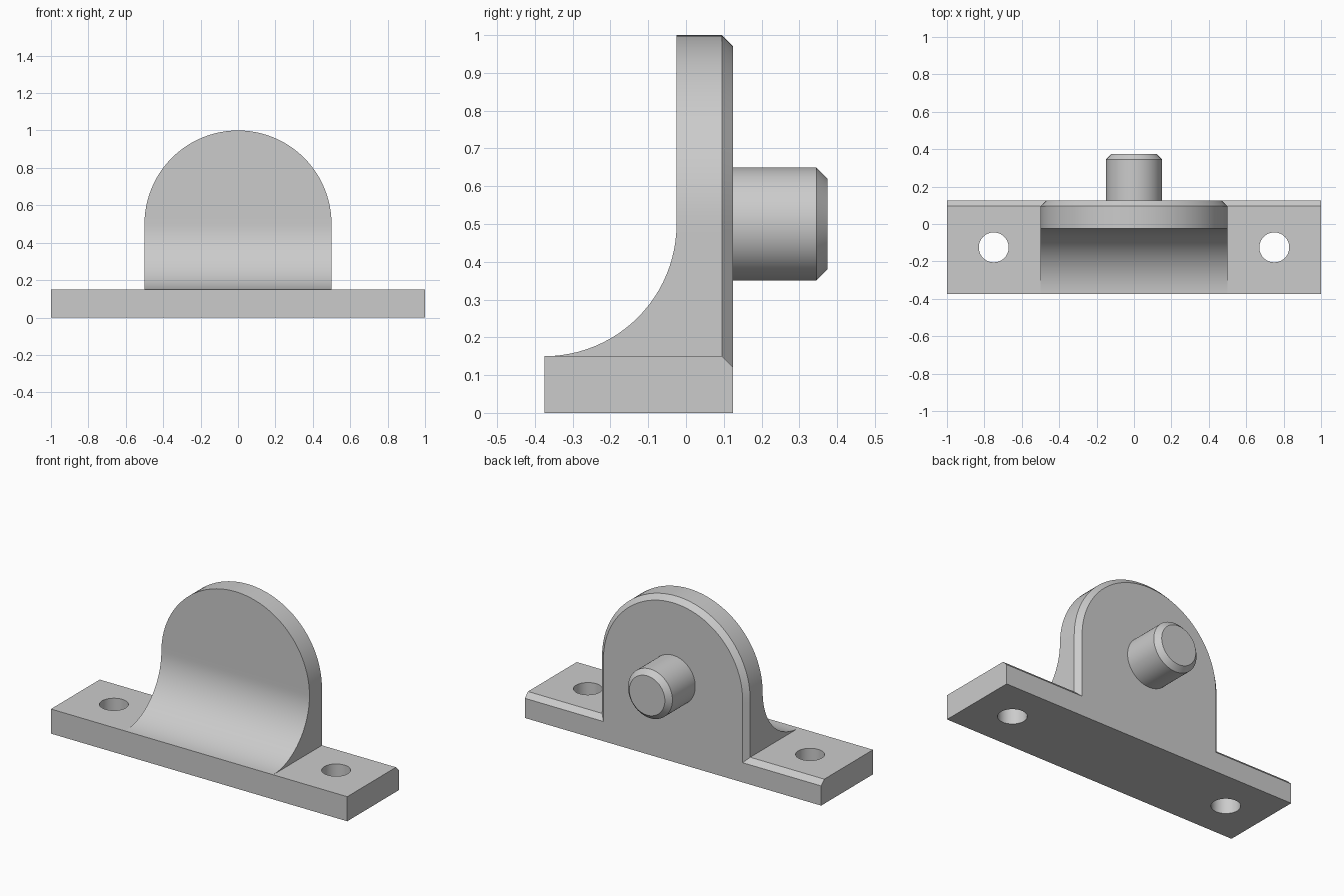
import bpy, bmesh
from math import sin, cos, pi, sqrt

old = bpy.data.objects.get("Cube")
if old:
    bpy.data.objects.remove(old, do_unlink=True)

FRONT, BACK, CHAMFER = -0.375, 0.125, 0.03
BASE_TOP, RADIUS, AXIS_Z = 0.15, 0.5, 0.5
STEPS = 24

grey = bpy.data.materials.new("plain grey")
grey.use_nodes = True
grey.diffuse_color = (0.6, 0.6, 0.6, 1)
grey.node_tree.nodes["Principled BSDF"].inputs["Base Color"].default_value = grey.diffuse_color


def loft(name, rings, front_strips=False):
    """Bridge equal rings of points; close the first with strips or a cap."""
    bm = bmesh.new()
    loops = [[bm.verts.new(p) for p in ring] for ring in rings]
    n = len(loops[0])
    for a, b in zip(loops, loops[1:]):
        for i in range(n):
            j = (i + 1) % n
            bm.faces.new((a[i], a[j], b[j], b[i]))
    bm.faces.new(loops[-1])
    first = loops[0]
    if front_strips:
        # base front, then strips joining the right and left outline
        bm.faces.new(first[:3] + first[-3:])
        for i in range(2, n // 2):
            quad = [first[i], first[i + 1], first[n - 2 - i], first[n - 1 - i]]
            bm.faces.new(list(dict.fromkeys(quad)))
    else:
        bm.faces.new(first)
    bmesh.ops.recalc_face_normals(bm, faces=bm.faces)
    mesh = bpy.data.meshes.new(name)
    bm.to_mesh(mesh)
    bm.free()
    mesh.materials.append(grey)
    obj = bpy.data.objects.new(name, mesh)
    bpy.context.collection.objects.link(obj)
    return obj


def activate(obj):
    bpy.ops.object.select_all(action='DESELECT')
    obj.select_set(True)
    bpy.context.view_layer.objects.active = obj


def circle(r, count=64):
    return [(r * cos(2 * pi * i / count), r * sin(2 * pi * i / count)) for i in range(count)]


# Right half of the outline: (x, z, front y, back x, back z)
inset = RADIUS - CHAMFER
fillet = AXIS_Z - BASE_TOP
half = [(1, 0, FRONT, 1, 0),
        (1, BASE_TOP, FRONT, 1, BASE_TOP - CHAMFER),
        (RADIUS, BASE_TOP, FRONT, inset, BASE_TOP - CHAMFER)]
for i in range(1, STEPS + 1):
    a = pi / 2 * i / STEPS
    z = AXIS_Z - fillet * cos(a)
    half.append((RADIUS, z, FRONT + fillet * sin(a), inset, z))
for i in range(1, STEPS + 1):
    a = pi / 2 * i / STEPS
    c, s = (cos(a) if i < STEPS else 0), sin(a)
    half.append((RADIUS * c, AXIS_Z + RADIUS * s, FRONT + fillet,
                 inset * c, AXIS_Z + inset * s))
outline = half + [(-x, z, y, -bx, bz) for x, z, y, bx, bz in half[-2::-1]]

# Flanged base and rounded upright in one body
body = loft("bracket_body", [
    [(x, y, z) for x, z, y, bx, bz in outline],
    [(x, BACK - CHAMFER, z) for x, z, y, bx, bz in outline],
    [(bx, BACK, bz) for x, z, y, bx, bz in outline]], front_strips=True)

# Mounting holes
for side, sign in (("left", 1), ("right", -1)):
    cutter = loft(side + "_hole_cutter", [
        [(sign * 0.75 + u, -0.125 + v, z) for u, v in circle(0.08, 48)] for z in (-0.1, 0.3)])
    cutter.hide_render = True
    mod = body.modifiers.new(side + "_hole", 'BOOLEAN')
    mod.operation = 'DIFFERENCE'
    mod.solver = 'EXACT'
    mod.object = cutter
    activate(body)
    bpy.ops.object.modifier_apply(modifier=mod.name)
    bpy.data.objects.remove(cutter, do_unlink=True)

# Chamfered peg on the back
peg = loft("peg", [[(u, y, AXIS_Z + v) for u, v in circle(r)]
                   for y, r in ((0.1, 0.15), (0.345, 0.15), (0.375, 0.12))])

for obj in (body, peg):
    activate(obj)
    bpy.ops.object.shade_smooth_by_angle(angle=pi / 6)
